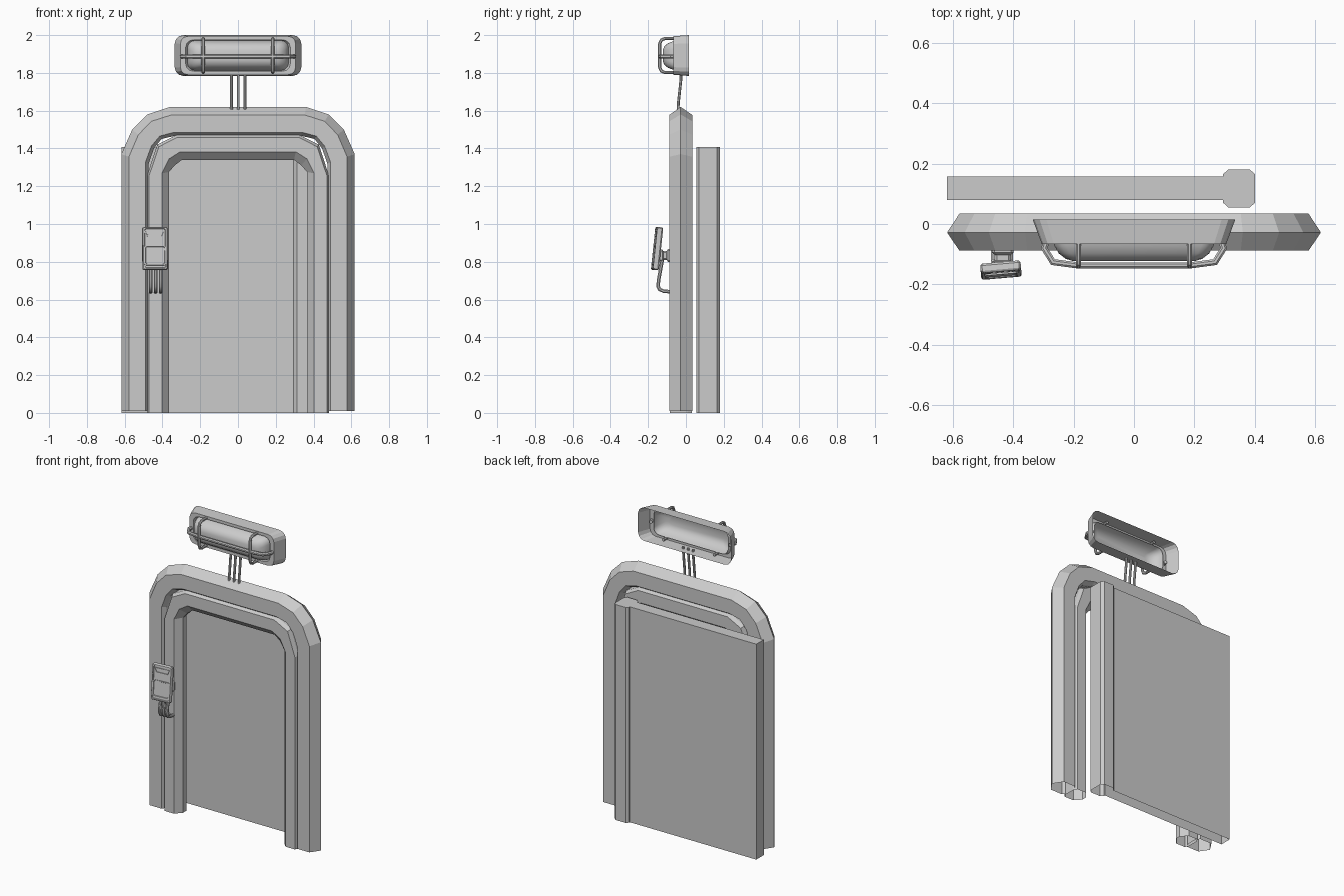
import bpy, bmesh, math
from mathutils import Matrix, Vector

if "Cube" in bpy.data.objects:
    bpy.data.objects.remove(bpy.data.objects["Cube"])


def finish(name, bm, matrix=None, smooth=False):
    if matrix:
        bm.transform(matrix)
    bmesh.ops.recalc_face_normals(bm, faces=bm.faces)
    me = bpy.data.meshes.new(name)
    bm.to_mesh(me)
    bm.free()
    ob = bpy.data.objects.new(name, me)
    bpy.context.collection.objects.link(ob)
    if smooth:
        bpy.ops.object.select_all(action='DESELECT')
        ob.select_set(True)
        bpy.context.view_layer.objects.active = ob
        bpy.ops.object.shade_smooth_by_angle(angle=math.radians(40))
    return ob


def loft(name, rings, cap_start=False, cap_end=False, matrix=None, smooth=False):
    """Skin a list of closed rings of points."""
    bm = bmesh.new()
    vs = [[bm.verts.new(p) for p in r] for r in rings]
    n = len(vs[0])
    for a, b in zip(vs, vs[1:]):
        for i in range(n):
            j = (i + 1) % n
            bm.faces.new((a[i], a[j], b[j], b[i]))
    if cap_start:
        bm.faces.new(vs[0])
    if cap_end:
        bm.faces.new(vs[-1])
    return finish(name, bm, matrix, smooth)


def arch(name, outer, inner, section):
    """Sweep a (t, y) section round an arch given as two half outlines."""
    def mirror(h):
        return h + [(-x, z) for x, z in reversed(h)]
    rings = []
    for (ax, az), (bx, bz) in zip(mirror(outer), mirror(inner)):
        rings.append([(ax + (bx - ax) * t, y, az + (bz - az) * t) for t, y in section])
    return loft(name, rings)


def rrect(hx, hz, y, r, seg=3, cz=0.0):
    """Rounded rectangle ring in the xz plane."""
    pts = []
    for k, (sx, sz) in enumerate(((1, 1), (-1, 1), (-1, -1), (1, -1))):
        for i in range(seg + 1):
            a = math.pi / 2 * (k + i / seg)
            pts.append((sx * (hx - r) + r * math.cos(a), y,
                        cz + sz * (hz - r) + r * math.sin(a)))
    return pts


def tube(name, pts, radius, sides=8):
    """Round bar along a polyline, mitred at the bends."""
    pts = [Vector(p) for p in pts]
    dirs = [(b - a).normalized() for a, b in zip(pts, pts[1:])]
    normal = dirs[0].cross(dirs[1] if len(dirs) > 1 else Vector((1, 0, 0)))
    if normal.length < 1e-4:
        normal = dirs[0].orthogonal()
    normal.normalize()
    rings = []
    for i, p in enumerate(pts):
        d0, d1 = dirs[max(i - 1, 0)], dirs[min(i, len(dirs) - 1)]
        t = (d0 + d1).normalized()
        side = t.cross(normal) / max(t.dot(d1), 0.5)
        rings.append([p + radius * (math.cos(a) * normal + math.sin(a) * side)
                      for a in (2 * math.pi * (k + 0.5) / sides for k in range(sides))])
    return loft(name, rings, True, True, smooth=True)


# Door frame: two nested arches, open at the bottom
arch("outer_frame",
     [(0.618, 0.01), (0.618, 1.37), (0.56, 1.50), (0.48, 1.58), (0.36, 1.62)],
     [(0.473, 0.01), (0.473, 1.32), (0.445, 1.40), (0.405, 1.45), (0.335, 1.467)],
     [(0, -0.028), (0.28, -0.088), (0.88, -0.088), (1, -0.06),
      (1, 0.005), (0.88, 0.034), (0.28, 0.034)])
arch("inner_frame",
     [(0.482, 0.0), (0.482, 1.255), (0.428, 1.42), (0.325, 1.472)],
     [(0.366, 0.0), (0.366, 1.275), (0.335, 1.31), (0.297, 1.34)],
     [(0, -0.062), (0.1, -0.086), (0.68, -0.086), (1, -0.045),
      (1, -0.01), (0.68, 0.032), (0.1, 0.032), (0, 0.007)])

# Sliding door with a chamfered post on its closing edge
profile = [(-0.618, 0.08), (0.295, 0.08), (0.295, 0.07), (0.312, 0.055), (0.383, 0.055),
           (0.40, 0.07), (0.40, 0.165), (0.383, 0.18), (0.312, 0.18), (0.295, 0.165),
           (0.295, 0.157), (-0.618, 0.157)]
loft("sliding_door", [[(x, y, z) for x, y in profile] for z in (0.0, 1.407)], cap_end=True)

# Warning lamp: hollow housing, open at the back
LZ = 1.892
loft("lamp_housing", [rrect(hx, hz, y, r, 3, LZ) for hx, hz, y, r in (
    (0.335, 0.108, 0.015, 0.045), (0.305, 0.102, -0.066, 0.04),
    (0.277, 0.083, -0.066, 0.04), (0.268, 0.079, -0.05, 0.04))])
loft("lamp_lens", [rrect(hx, hz, y, r, 4, LZ) for hx, hz, y, r in (
    (0.268, 0.079, -0.05, 0.04), (0.263, 0.074, -0.072, 0.04), (0.249, 0.064, -0.097, 0.038),
    (0.226, 0.048, -0.115, 0.035), (0.20, 0.028, -0.123, 0.022))], cap_end=True, smooth=True)

# Lamp guard
tube("guard_bar", [(-0.285, -0.045, LZ - 0.005), (-0.297, -0.08, LZ - 0.005),
                   (-0.268, -0.126, LZ - 0.005), (-0.185, -0.137, LZ - 0.005),
                   (0.185, -0.137, LZ - 0.005), (0.268, -0.126, LZ - 0.005),
                   (0.297, -0.08, LZ - 0.005), (0.285, -0.045, LZ - 0.005)], 0.011)
for s, side in ((-1, "left"), (1, "right")):
    tube("guard_hoop_" + side, [(s * 0.184, y, LZ + dz) for y, dz in (
        (-0.03, 0.09), (-0.112, 0.09), (-0.13, 0.082), (-0.139, 0.062),
        (-0.139, -0.062), (-0.13, -0.082), (-0.112, -0.09), (-0.03, -0.09))], 0.009)

# Conduits carrying the lamp
for i, x in enumerate((-0.034, 0.001, 0.037)):
    tube(f"lamp_conduit_{i + 1}", [(x, -0.042, 1.59), (x, -0.04, 1.64),
                                   (x, -0.027, 1.76), (x, -0.026, 1.80)], 0.008)

# Access panel, leaning back and turned a little
M = (Matrix.Translation((-0.44, -0.153, 0.87)) @ Matrix.Rotation(math.radians(5), 4, 'Z')
     @ Matrix.Rotation(math.radians(-6), 4, 'X'))
loft("access_panel", [rrect(hx, hz, y, 0.006, 1) for hx, hz, y in (
    (0.062, 0.109, 0.016), (0.067, 0.114, 0.009), (0.067, 0.114, -0.009), (0.063, 0.11, -0.015),
    (0.056, 0.104, -0.015), (0.054, 0.102, -0.01))], True, True, M)
loft("panel_screen", [rrect(hx, hz, y, 0.006, 1, -0.038) for hx, hz, y in (
    (0.056, 0.052, -0.008), (0.056, 0.052, -0.015), (0.051, 0.047, -0.015),
    (0.049, 0.045, -0.011))], False, True, M)
slot = [(-1, 1), (1, 1), (0.8, -1), (-0.8, -1)]
loft("panel_slot", [[(sx * hx, y, 0.076 + sz * hz) for sx, sz in slot] for hx, hz, y in (
    (0.05, 0.016, -0.008), (0.05, 0.016, -0.015), (0.045, 0.011, -0.015),
    (0.044, 0.01, -0.011))], False, True, M)

# Wall bracket behind the panel
loft("panel_bracket", [rrect(hx, hz, y, 0.008, 1, 0.833) for hx, hz, y in (
    (0.036, 0.034, -0.08), (0.036, 0.034, -0.094), (0.027, 0.024, -0.102),
    (0.027, 0.024, -0.12), (0.036, 0.032, -0.124), (0.036, 0.032, -0.142))],
     True, True, Matrix.Translation((-0.434, 0, 0)))

# Cables from the panel into the frame
for i, x in enumerate((-0.463, -0.436, -0.41)):
    tube(f"panel_cable_{i + 1}", [(x, y, z) for y, z in (
        (-0.125, 0.81), (-0.145, 0.70), (-0.147, 0.67), (-0.139, 0.654),
        (-0.12, 0.645), (-0.08, 0.641))], 0.01)
